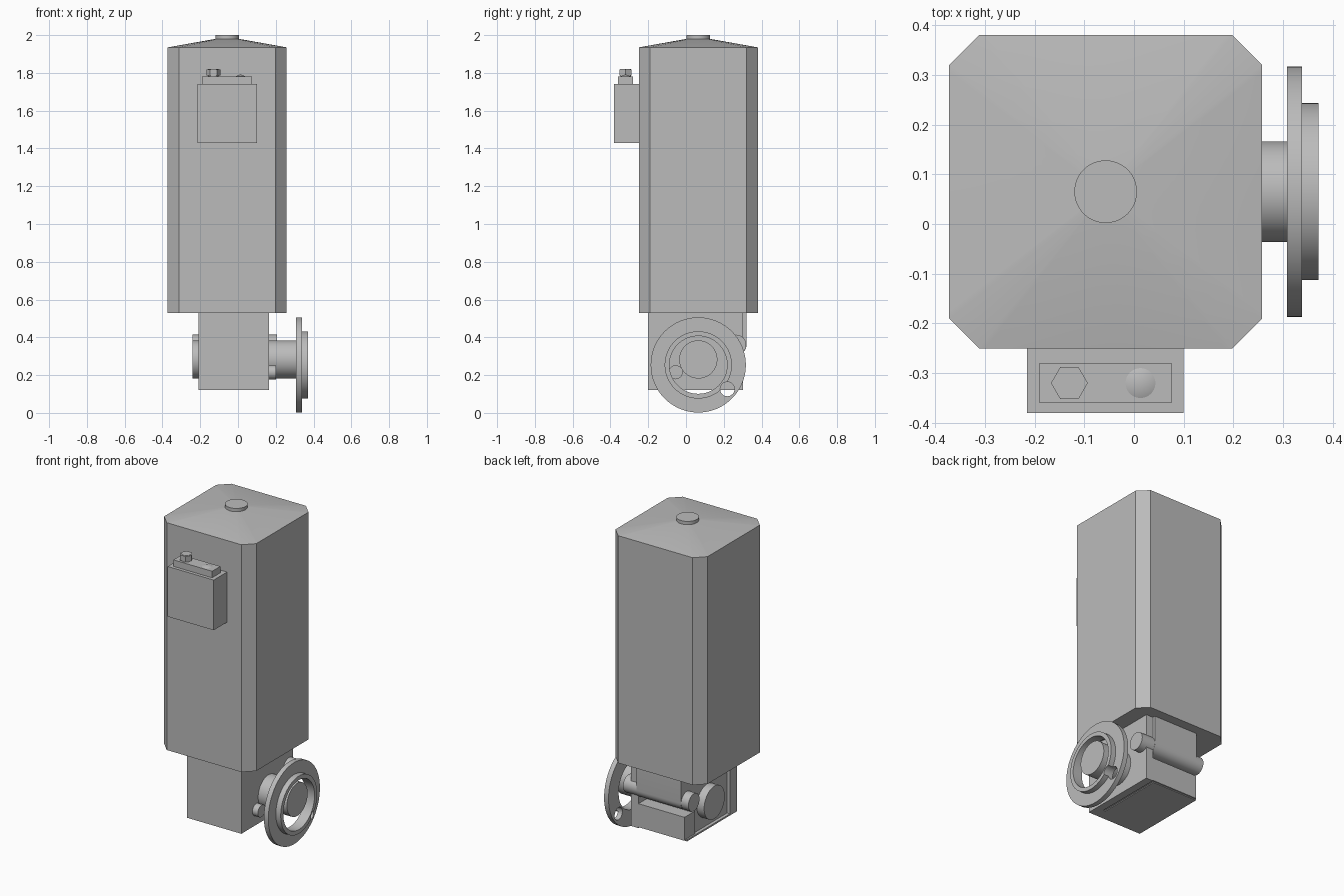
import bpy, bmesh, math
from mathutils import Vector, Matrix

cube = bpy.data.objects.get("Cube")
if cube:
    bpy.data.objects.remove(cube, do_unlink=True)

GREY = (0.5, 0.5, 0.5, 1)
mat = bpy.data.materials.new("plain_grey")
mat.use_nodes = True
mat.diffuse_color = GREY
mat.node_tree.nodes["Principled BSDF"].inputs["Base Color"].default_value = GREY


def finish(bm, name, smooth=False, angle=30):
    bmesh.ops.recalc_face_normals(bm, faces=bm.faces)
    mesh = bpy.data.meshes.new(name)
    bm.to_mesh(mesh)
    bm.free()
    mesh.materials.append(mat)
    ob = bpy.data.objects.new(name, mesh)
    bpy.context.collection.objects.link(ob)
    if smooth:
        shade(ob, angle)
    return ob


def shade(ob, angle=30):
    bpy.ops.object.select_all(action="DESELECT")
    ob.select_set(True)
    bpy.context.view_layer.objects.active = ob
    bpy.ops.object.shade_smooth_by_angle(angle=math.radians(angle))


def box(name, x, y, z):
    bm = bmesh.new()
    bmesh.ops.create_cube(bm, size=1)
    for v in bm.verts:
        v.co = [(r[0] + r[1]) / 2 + c * (r[1] - r[0]) for r, c in zip((x, y, z), v.co)]
    return finish(bm, name)


def rod(name, a, b, r, r2=None, sides=48):
    """Cylinder or cone from point a to point b."""
    a, b = Vector(a), Vector(b)
    bm = bmesh.new()
    turn = (b - a).to_track_quat("Z", "Y").to_matrix().to_4x4()
    bmesh.ops.create_cone(bm, cap_ends=True, segments=sides, radius1=r,
                          radius2=r if r2 is None else r2, depth=(b - a).length,
                          matrix=Matrix.Translation((a + b) / 2) @ turn)
    return finish(bm, name, sides > 8)


def extrude(name, points, offset):
    bm = bmesh.new()
    face = bm.faces.new([bm.verts.new(p) for p in points])
    new = bmesh.ops.extrude_face_region(bm, geom=[face])["geom"]
    bmesh.ops.translate(bm, vec=offset, verts=[v for v in new if isinstance(v, bmesh.types.BMVert)])
    return finish(bm, name, True)


# Tall cabinet with chamfered corners
CX, CY, HALF, CUT = -0.057, 0.065, 0.315, 0.06
LOW, EAVE, PEAK, CAP_R = 0.53, 1.935, 1.98, 0.063
inner = HALF - CUT
octagon = []
for sx, sy in ((1, 1), (-1, 1), (-1, -1), (1, -1)):
    pair = [(sx * HALF, sy * inner), (sx * inner, sy * HALF)]
    octagon += pair if sx * sy > 0 else pair[::-1]
extrude("cabinet", [(CX + x, CY + y, LOW) for x, y in octagon], (0, 0, EAVE - LOW))

# Roof blending from the chamfered square to a round neck
angles = {round(math.atan2(y, x) % math.tau, 5) for x, y in octagon}
angles |= {round(math.tau * i / 48, 5) for i in range(48)}
bm = bmesh.new()
rim, neck = [], []
for t in sorted(angles):
    c, s = math.cos(t), math.sin(t)
    m = max(abs(c), abs(s))
    r = min(HALF / m, (HALF + inner) / (abs(c) + abs(s)))
    rim.append(bm.verts.new((CX + r * c, CY + r * s, EAVE)))
    neck.append(bm.verts.new((CX + CAP_R * c, CY + CAP_R * s, PEAK)))
for i in range(len(rim)):
    bm.faces.new((rim[i - 1], rim[i], neck[i], neck[i - 1]))
bm.faces.new(neck)
finish(bm, "roof", True)
rod("roof_cap", (CX, CY, PEAK), (CX, CY, 2), CAP_R)

# Control box on the front
box("control_box", (-0.215, 0.1), (-0.38, -0.25), (1.43, 1.74))
box("control_box_lid", (-0.19, 0.075), (-0.36, -0.28), (1.74, 1.78))
rod("gland_stem", (-0.13, -0.32, 1.78), (-0.13, -0.32, 1.82), 0.028)
nut = rod("gland_nut", (0, 0, 1.785), (0, 0, 1.818), 0.037, sides=6)
nut.data.transform(Matrix.Translation((-0.13, -0.32, 0)) @ Matrix.Rotation(math.pi / 6, 4, "Z"))
# put two hexagon corners on the x axis
if max(v.co.x for v in nut.data.vertices) < -0.095:
    nut.data.transform(Matrix.Translation((-0.13, -0.32, 0)) @ Matrix.Rotation(math.pi / 6, 4, "Z")
                       @ Matrix.Translation((0.13, 0.32, 0)))
rod("indicator_cone", (0.013, -0.32, 1.78), (0.013, -0.32, 1.792), 0.03, 0)

# Gearbox under the cabinet
box("gearbox_core", (-0.19, 0.13), (-0.15, 0.22), (0.125, LOW))
box("gearbox_front_plate", (-0.21, 0.163), (-0.2, -0.13), (0.12, LOW))
box("gearbox_side_plate", (0.115, 0.163), (-0.2, 0.302), (0.12, LOW))
box("gearbox_back_foot", (-0.2, 0.115), (0.2, 0.3), (0.125, 0.27))
box("gearbox_base", (-0.21, 0.1), (-0.19, 0.29), (0.12, 0.13))

# Rear housing with a rounded underside
MY, MZ, MR = 0.265, 0.36, 0.055
arc = [(-0.19, MY - MR * math.cos(math.pi * i / 16), MZ - MR * math.sin(math.pi * i / 16))
       for i in range(17)]
extrude("rear_housing", [(-0.19, MY - MR, LOW)] + arc + [(-0.19, MY + MR, LOW)], (0.305, 0, 0))
rod("rear_spindle", (-0.24, MY, MZ), (0.207, MY, MZ), MR * 0.98)

# Output shaft through the gearbox
SY, SZ = 0.065, 0.283
rod("output_shaft", (-0.24, SY, SZ), (0.36, SY, SZ), 0.101, sides=64)
rod("side_stud", (0.16, -0.055, 0.215), (0.2, -0.055, 0.215), 0.037)

# Stepped flange ring, spun around x
FZ = 0.254
profile = [(0.308, 0.153), (0.308, 0.252), (0.338, 0.252), (0.338, 0.178), (0.371, 0.178), (0.371, 0.153)]
bm = bmesh.new()
rings = []
for i in range(64):
    t = math.tau * i / 64
    rings.append([bm.verts.new((x, SY + r * math.cos(t), FZ + r * math.sin(t))) for x, r in profile])
for i in range(64):
    for j in range(len(profile)):
        bm.faces.new((rings[i - 1][j - 1], rings[i - 1][j], rings[i][j], rings[i][j - 1]))
flange = finish(bm, "flange")

# Bolt hole in the flange
cutter = rod("bolt_hole_cutter", (0.25, 0.219, 0.126), (0.4, 0.219, 0.126), 0.038, sides=32)
cutter.hide_render = True
mod = flange.modifiers.new("bolt_hole", "BOOLEAN")
mod.operation, mod.solver, mod.object = "DIFFERENCE", "EXACT", cutter
bpy.context.view_layer.update()
flange.data = bpy.data.meshes.new_from_object(flange.evaluated_get(bpy.context.evaluated_depsgraph_get()))
flange.modifiers.clear()
bpy.data.objects.remove(cutter, do_unlink=True)
shade(flange)
